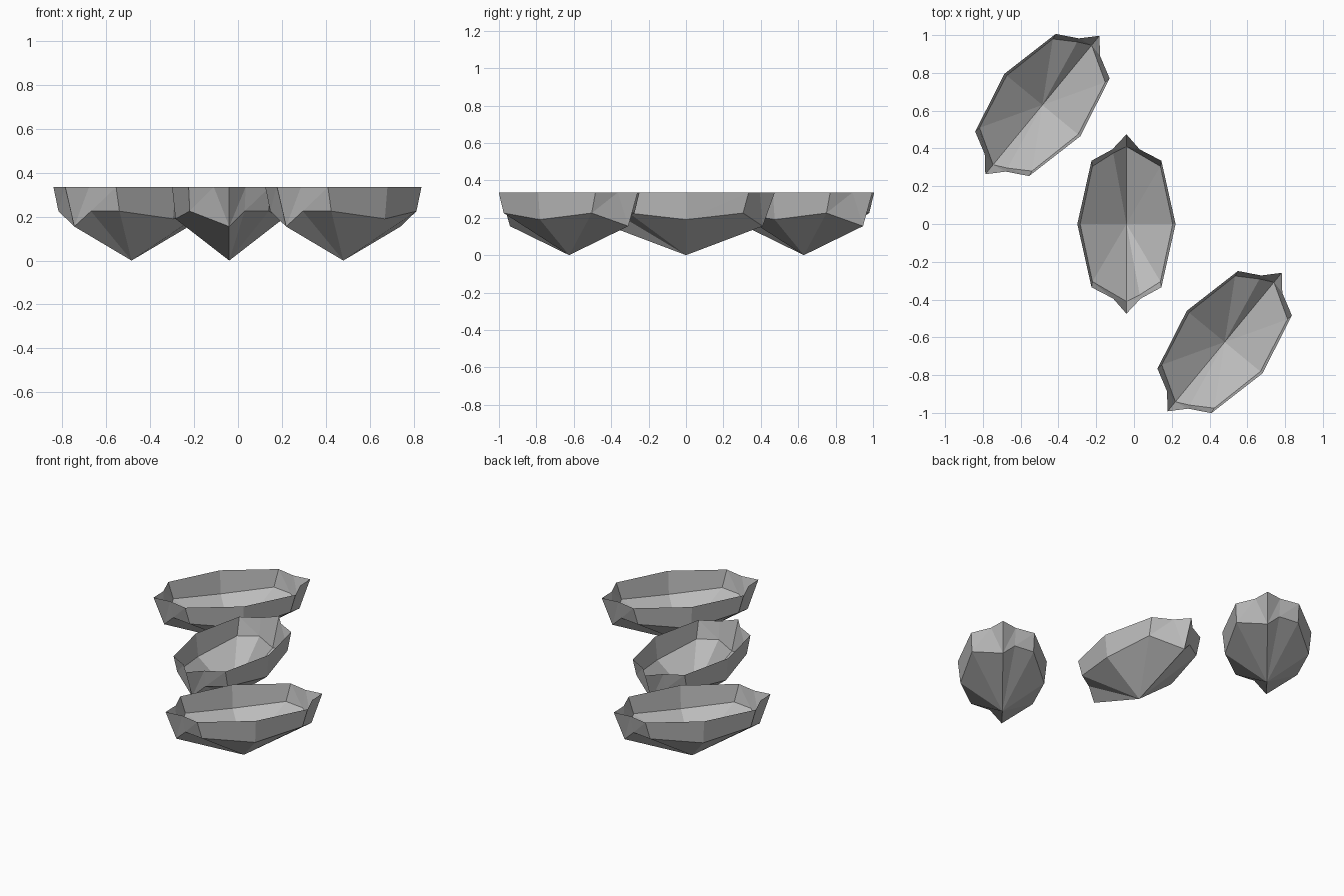
import bpy
import bmesh
from math import radians

cube = bpy.data.objects.get("Cube")
if cube:
    bpy.data.objects.remove(cube, do_unlink=True)

# One plain grey for all the shells
grey = bpy.data.materials.new("stone_grey")
grey.use_nodes = True
colour = (0.5, 0.5, 0.5, 1.0)
grey.diffuse_color = colour
grey.node_tree.nodes["Principled BSDF"].inputs["Base Color"].default_value = colour

RIM_Z = 0.335

# Half of the shell outline, as (middle ring point, rim point); the other half is turned about z
HALF = [
    ((0.0, -0.41, 0.155), (0.0, -0.475, RIM_Z)),     # pointed tip
    ((0.07, -0.375, 0.225), (0.075, -0.395, RIM_Z)),  # notch beside the tip
    ((0.18, -0.305, 0.225), (0.185, -0.335, RIM_Z)),  # shoulder
    ((0.245, 0.0, 0.19), (0.26, 0.0, RIM_Z)),         # widest side
    ((0.18, 0.305, 0.225), (0.185, 0.335, RIM_Z)),    # far shoulder
    (None, (0.07, 0.395, RIM_Z)),                     # rim dent, no middle point
]


def turned(p):
    return p and (-p[0], -p[1], p[2])


def make_shell(name, x, y, angle):
    bm = bmesh.new()
    ring = HALF + [(turned(m), turned(r)) for m, r in HALF]
    mids = [bm.verts.new(m) if m else None for m, r in ring]
    rims = [bm.verts.new(r) for m, r in ring]
    apex = bm.verts.new((0, 0, 0))
    n = len(ring)
    for i in range(n):
        j = (i + 1) % n
        if mids[i] is None:
            continue
        if mids[j] is None:
            # Fan around the rim dent
            k = (i + 2) % n
            bm.faces.new((apex, mids[k], mids[i]))
            bm.faces.new((mids[i], rims[j], rims[i]))
            bm.faces.new((mids[i], mids[k], rims[j]))
            bm.faces.new((mids[k], rims[k], rims[j]))
        else:
            # Bottom facet and the wall above it
            bm.faces.new((apex, mids[j], mids[i]))
            bm.faces.new((mids[i], mids[j], rims[j]))
            bm.faces.new((mids[i], rims[j], rims[i]))
    bmesh.ops.reverse_faces(bm, faces=[f for f in bm.faces if f.normal.z > 0 and apex in f.verts])
    bmesh.ops.recalc_face_normals(bm, faces=bm.faces)
    mesh = bpy.data.meshes.new(name)
    bm.to_mesh(mesh)
    bm.free()
    mesh.materials.append(grey)
    shell = bpy.data.objects.new(name, mesh)
    shell.location = (x, y, 0)
    shell.rotation_euler.z = radians(angle)
    bpy.context.collection.objects.link(shell)


make_shell("middle_shell", -0.04, 0.0, 0)
make_shell("back_right_shell", -0.485, 0.63, -39.5)
make_shell("front_left_shell", 0.48, -0.625, -39.5)
